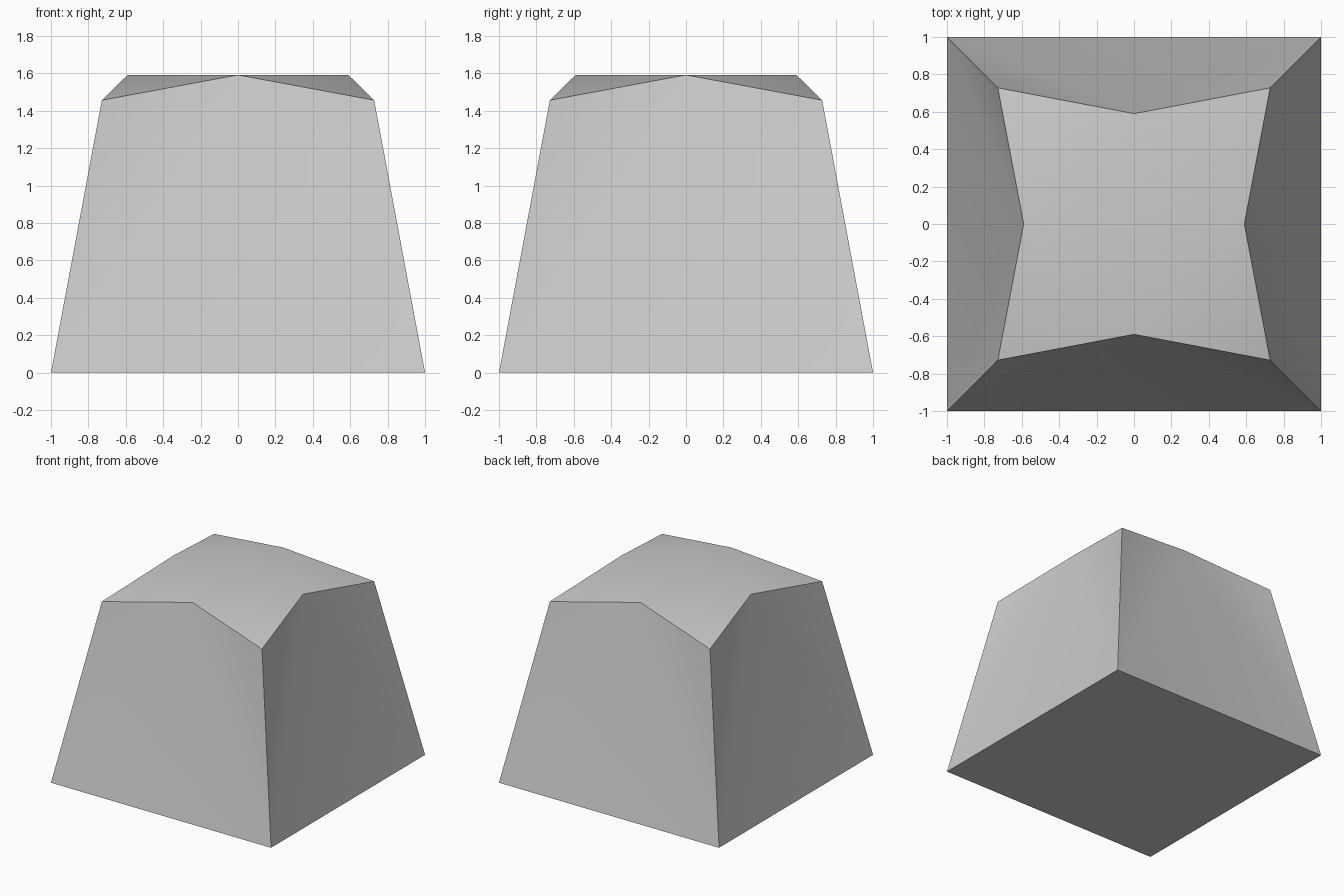
import bpy
import bmesh
import math
from mathutils import Matrix, Vector

if "Cube" in bpy.data.objects:
    bpy.data.objects.remove(bpy.data.objects["Cube"], do_unlink=True)

# Plain grey material
grey = bpy.data.materials.new("plain_grey")
grey.use_nodes = True
colour = (0.6, 0.6, 0.6, 1)
grey.diffuse_color = colour
grey.node_tree.nodes["Principled BSDF"].inputs["Base Color"].default_value = colour


def ring(bm, point):
    """Four vertices made by quarter turns of one point."""
    return [bm.verts.new(Matrix.Rotation(i * math.pi / 2, 3, "Z") @ Vector(point))
            for i in range(4)]


bm = bmesh.new()
base = ring(bm, (-1, -1, 0))
shoulder = ring(bm, (-0.728, -0.728, 1.457))
crown = ring(bm, (0, -0.59, 1.592))

# Flat base and flat diamond on top
bm.faces.new(base[::-1])
bm.faces.new(crown)

for i in range(4):
    j = (i + 1) % 4
    # Tapered side: a broad centre triangle between two narrow ones
    bm.faces.new((base[i], base[j], crown[i]))
    bm.faces.new((base[i], crown[i], shoulder[i]))
    bm.faces.new((base[j], shoulder[j], crown[i]))
    # Sloping corner of the top
    bm.faces.new((shoulder[i], crown[i], crown[i - 1]))

bmesh.ops.recalc_face_normals(bm, faces=bm.faces)
mesh = bpy.data.meshes.new("tapered_block")
bm.to_mesh(mesh)
bm.free()
mesh.materials.append(grey)
block = bpy.data.objects.new("tapered_block", mesh)
bpy.context.collection.objects.link(block)

# Soft shading within each side, crisp borders between them
bpy.ops.object.select_all(action="DESELECT")
block.select_set(True)
bpy.context.view_layer.objects.active = block
bpy.ops.object.shade_smooth_by_angle(angle=math.radians(30))
